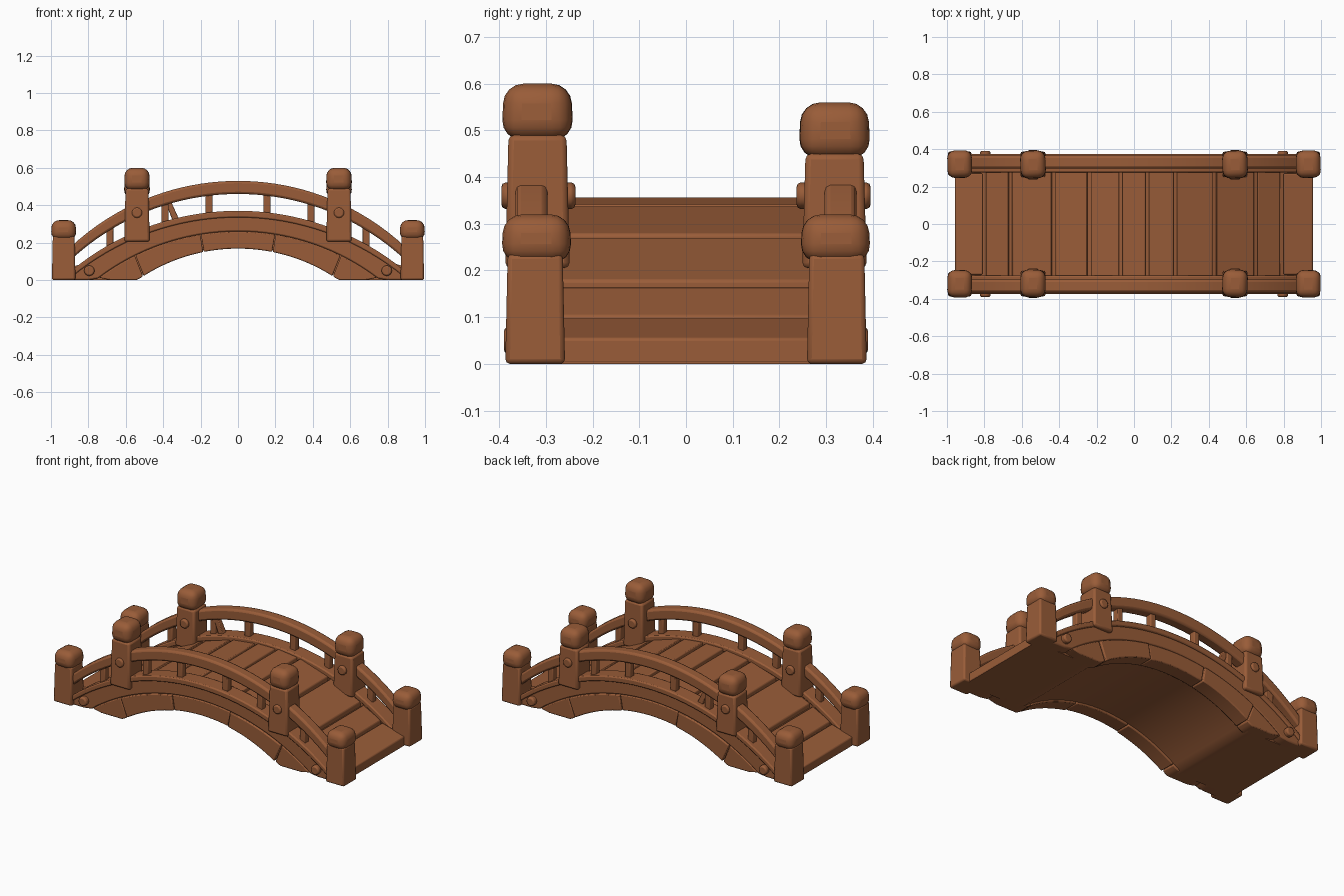
import bpy, bmesh, math, random
from mathutils import Matrix

if "Cube" in bpy.data.objects:
    bpy.data.objects.remove(bpy.data.objects["Cube"])

random.seed(4)
wood = bpy.data.materials.new("warm brown wood")
wood.diffuse_color = (0.32, 0.108, 0.04, 1)
wood.use_nodes = True
wood.node_tree.nodes["Principled BSDF"].inputs["Base Color"].default_value = wood.diffuse_color


def finish(name, bm, bevel=0.0, segs=2):
    bmesh.ops.recalc_face_normals(bm, faces=bm.faces)
    me = bpy.data.meshes.new(name)
    bm.to_mesh(me)
    bm.free()
    ob = bpy.data.objects.new(name, me)
    bpy.context.collection.objects.link(ob)
    me.materials.append(wood)
    if bevel:
        m = ob.modifiers.new("bevel", 'BEVEL')
        m.width, m.segments = bevel, segs
        m.limit_method, m.angle_limit = 'ANGLE', math.radians(40)
    bpy.ops.object.select_all(action='DESELECT')
    bpy.context.view_layer.objects.active = ob
    ob.select_set(True)
    bpy.ops.object.shade_smooth_by_angle(angle=math.radians(35))
    return ob


def arc(radius, crown):
    """Height of a circular arch with its crown at the given z."""
    return lambda x: crown - radius + math.sqrt(radius * radius - x * x)


def strip(name, u0, u1, n, top, bot, y0, y1, bevel, k=1.0):
    """Sweep a rectangular section along x between two height curves."""
    bm = bmesh.new()
    rings = []
    for i in range(n + 1):
        u = u0 + (u1 - u0) * i / n
        xb = u * k
        zt, zb = top(u), max(0.0, bot(xb))
        rings.append([bm.verts.new(p) for p in
                      ((u, y0, zt), (u, y1, zt), (xb, y1, zb), (xb, y0, zb))])
    for a, b in zip(rings, rings[1:]):
        for j in range(4):
            bm.faces.new((a[j], a[(j + 1) % 4], b[(j + 1) % 4], b[j]))
    bm.faces.new(rings[0])
    bm.faces.new(rings[-1][::-1])
    return finish(name, bm, bevel)


def block(name, x, y, z0, z1, wx, wy, taper=1.0, bevel=0.01, segs=2, turn=0.0):
    """Box standing on z0, narrowed towards the top by taper."""
    bm = bmesh.new()
    bmesh.ops.create_cube(bm, size=1)
    for v in bm.verts:
        t = taper if v.co.z > 0 else 1.0
        v.co.x *= wx * t
        v.co.y *= wy * t
        v.co.z = z0 if v.co.z < 0 else z1
    bmesh.ops.rotate(bm, verts=bm.verts, matrix=Matrix.Rotation(turn, 3, 'Z'))
    bmesh.ops.translate(bm, verts=bm.verts, vec=(x, y, 0))
    return finish(name, bm, bevel, segs)


def peg(name, x, y, z, depth):
    bm = bmesh.new()
    bmesh.ops.create_cone(bm, cap_ends=True, segments=12, radius1=0.028,
                          radius2=0.028, depth=depth,
                          matrix=Matrix.Translation((x, y, z)) @ Matrix.Rotation(math.pi / 2, 4, 'X'))
    finish(name, bm, 0.008)


beam_top = arc(1.40, 0.37)
beam_mid = arc(1.24, 0.26)
under = arc(0.943, 0.168)
rail_top = arc(1.31, 0.53)
deck_pts = [(0, .362), (.23, .335), (.43, .272), (.65, .172), (.79, .1), (.97, .05)]


def deck(x):
    x = abs(x)
    for (a, za), (b, zb) in zip(deck_pts, deck_pts[1:]):
        if x <= b:
            return za + (zb - za) * (x - a) / (b - a)
    return deck_pts[-1][1]


def under_body(x):
    return under(x) + 0.012 if abs(x) < 0.6 else 0.0


def under_rib(x):
    return under(x) if abs(x) < 0.6 else 0.0


# Solid core under the planks
strip("bridge_core", -0.955, 0.955, 48, lambda x: deck(x) - 0.025, under_body, -0.3, 0.3, 0)

# Deck planks, slightly uneven
edges = [-.965, -.80, -.66, -.43, -.24, -.07, .07, .22, .43, .65, .79, .965]
for i, (a, b) in enumerate(zip(edges, edges[1:])):
    lift = random.uniform(-0.004, 0.005)
    half = 0.27 if i in (0, 10) else 0.295
    a2, b2 = a + 0.009, b - 0.009
    za, zb = deck(a2) + lift, deck(b2) + lift
    line = lambda x, a2=a2, b2=b2, za=za, zb=zb: za + (zb - za) * (x - a2) / (b2 - a2)
    strip(f"plank_{i + 1}", a2, b2, 1, line,
          (lambda x: 0.0) if i in (0, 10) else (lambda x, f=line: f(x) - 0.045), -half, half, 0.006)

for s, side in ((-1, "front"), (1, "back")):
    def ys(a, b):
        return sorted((s * a, s * b))

    # Curved side beam, top lip and lower arch blocks
    strip(f"{side}_side_beam", -0.9, 0.9, 36, lambda x: beam_top(x) - 0.01, beam_mid,
          *ys(0.28, 0.362), 0.008)
    strip(f"{side}_beam_lip", -0.9, 0.9, 36, beam_top, lambda x: beam_top(x) - 0.035,
          *ys(0.276, 0.374), 0.007)
    joints = [-.745, -.55, -.2, .2, .55, .745]
    for i, (a, b) in enumerate(zip(joints, joints[1:])):
        strip(f"{side}_arch_block_{i + 1}", a + 0.002, b - 0.002, 10, beam_mid, under_rib,
              *ys(0.27, 0.368 if i % 2 else 0.362), 0.006, 0.92)

    # Handrail and balusters
    strip(f"{side}_handrail", -0.9, 0.9, 36, rail_top, lambda x: rail_top(x) - 0.07,
          *ys(0.297, 0.365), 0.012)
    for i, x in enumerate((-.685, -.39, -.155, .155, .39, .685)):
        block(f"{side}_baluster_{i + 1}", x, s * 0.33, beam_top(x) - 0.03,
              rail_top(x) - 0.04, 0.037, 0.04, 1.0, 0.005)

    # Posts with rounded caps, and pegs
    drop = 0.04 if s > 0 else 0.0
    for sx, end in ((-1, "left"), (1, "right")):
        x, y = sx * 0.54, s * 0.318
        block(f"{side}_{end}_tall_post", x, y, beam_top(.6) - 0.03, 0.49 - drop,
              0.136, 0.138, 0.9, 0.012)
        block(f"{side}_{end}_tall_cap", x, y, 0.48 - drop, 0.60 - drop,
              0.138, 0.152, 0.94, 0.042, 4, random.uniform(-.04, .04))
        block(f"{side}_{end}_end_post", sx * 0.932, s * 0.323, 0, 0.235,
              0.126, 0.128, 0.92, 0.01)
        block(f"{side}_{end}_end_cap", sx * 0.932, s * 0.32, 0.217, 0.32,
              0.135, 0.15, 0.94, 0.04, 4, random.uniform(-.03, .03))
        peg(f"{side}_{end}_post_peg", x, s * 0.316, 0.36, 0.158)
        peg(f"{side}_{end}_beam_peg", sx * 0.795, s * 0.37, 0.05, 0.04)

# Loose leaning brace behind the deck
brace = block("back_leaning_brace", 0, 0, -0.07, 0.07, 0.035, 0.035, 0.8, 0.004)
brace.location = (-0.355, 0.325, 0.375)
brace.rotation_euler = (0, -0.4, 0)
